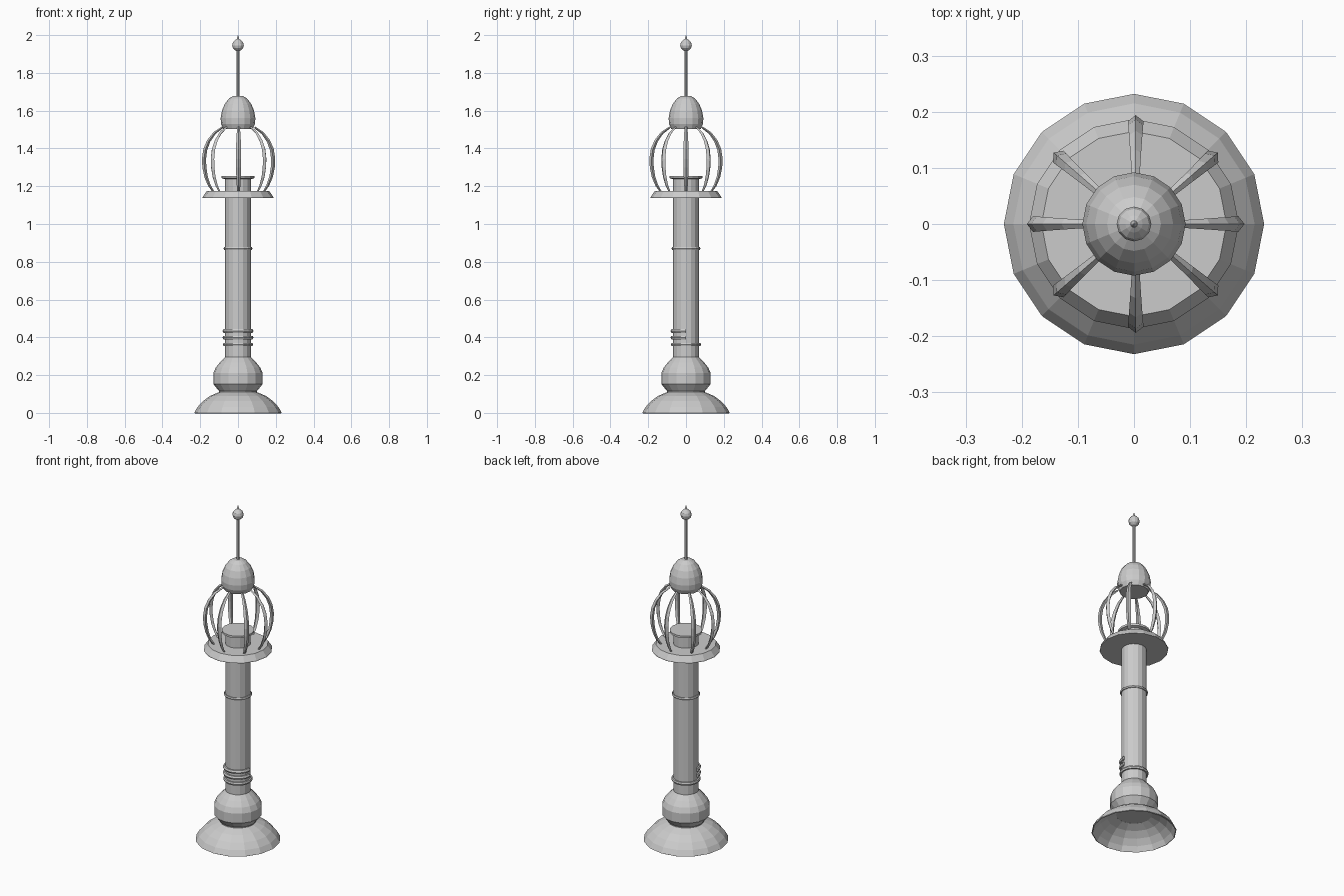
import bpy, bmesh
from math import sin, cos, pi, radians
from mathutils import Vector

cube = bpy.data.objects.get("Cube")
if cube:
    bpy.data.objects.remove(cube, do_unlink=True)

metal = bpy.data.materials.new("light_grey_metal")
metal.use_nodes = True
GREY = (0.6, 0.6, 0.6, 1)
metal.diffuse_color = GREY
metal.node_tree.nodes["Principled BSDF"].inputs["Base Color"].default_value = GREY


def finish(name, bm):
    bmesh.ops.recalc_face_normals(bm, faces=bm.faces)
    mesh = bpy.data.meshes.new(name)
    bm.to_mesh(mesh)
    bm.free()
    mesh.materials.append(metal)
    obj = bpy.data.objects.new(name, mesh)
    bpy.context.collection.objects.link(obj)
    return obj


def lathe(name, profile, sides=16, cap=True):
    """Turn (radius, height) points around the z axis."""
    bm = bmesh.new()
    rings = []
    for r, z in profile:
        rings.append([bm.verts.new((r * cos(2 * pi * i / sides), r * sin(2 * pi * i / sides), z))
                      for i in range(sides)])
    for a, b in zip(rings, rings[1:]):
        for i in range(sides):
            j = (i + 1) % sides
            bm.faces.new((a[i], a[j], b[j], b[i]))
    if cap:
        bm.faces.new(rings[0][::-1])
        bm.faces.new(rings[-1])
    return finish(name, bm)


def sweep(name, path, section):
    """Join cross-sections placed along a path; section(k) gives the points of ring k."""
    bm = bmesh.new()
    rings = [[bm.verts.new(p) for p in section(k)] for k in range(len(path))]
    n = len(rings[0])
    for a, b in zip(rings, rings[1:]):
        for i in range(n):
            j = (i + 1) % n
            bm.faces.new((a[i], a[j], b[j], b[i]))
    bm.faces.new(rings[0])
    bm.faces.new(rings[-1])
    return finish(name, bm)


# Flared foot: a hollow dome, open underneath
foot = lathe("foot", [(0.232, 0), (0.215, 0.03), (0.186, 0.062), (0.148, 0.09), (0.1, 0.11)], cap=False)
shell = foot.modifiers.new("thickness", "SOLIDIFY")
shell.thickness = 0.006

# Bulb above the foot
lathe("bulb", [(0.1, 0.105), (0.1, 0.115), (0.131, 0.153), (0.131, 0.21),
               (0.118, 0.24), (0.095, 0.268), (0.069, 0.295)])

# Column with collars
lathe("column", [(0.069, 0.29), (0.069, 1.14)])


def collar(name, z, radius, half):
    lathe(name, [(0.068, z - half), (radius - 0.003, z - half), (radius, z),
                 (radius - 0.003, z + half), (0.068, z + half)])


collar("lower_collar", 0.362, 0.08, 0.009)
collar("middle_collar", 0.87, 0.077, 0.007)

# Half rings around the front of the column
for label, z in (("lower", 0.398), ("upper", 0.433)):
    arc = [pi + pi * k / 8 for k in range(9)]

    def band(k):
        return [(r * cos(arc[k]), r * sin(arc[k]), z + dz) for r, dz in
                ((0.064, -0.01), (0.077, -0.01), (0.082, 0), (0.077, 0.01), (0.064, 0.01))]
    sweep(label + "_front_ring", arc, band)

# Platform and lamp seat
lathe("platform", [(0.187, 1.138), (0.187, 1.143), (0.165, 1.175)])
lathe("lamp_seat", [(0.07, 1.17), (0.07, 1.238), (0.088, 1.243), (0.088, 1.255)])

# Cage of curved ribs, thickest at the middle
RIB = [(0.134, 1.172), (0.155, 1.205), (0.172, 1.25), (0.181, 1.3), (0.183, 1.345),
       (0.176, 1.395), (0.158, 1.44), (0.127, 1.482), (0.085, 1.512)]
for n, degrees in enumerate((0, 41, 90, 139, 180, 221, 270, 319)):
    out = Vector((cos(radians(degrees)), sin(radians(degrees)), 0))
    side = Vector((-out.y, out.x, 0))

    def diamond(k):
        r, z = RIB[k]
        a, b = RIB[max(k - 1, 0)], RIB[min(k + 1, len(RIB) - 1)]
        along = (out * (b[0] - a[0]) + Vector((0, 0, b[1] - a[1]))).normalized()
        normal = side.cross(along)
        swell = sin(pi * k / (len(RIB) - 1))
        w, t = 0.007 + 0.007 * swell, 0.005 + 0.006 * swell
        mid = out * r + Vector((0.003, 0, z))
        return [mid + normal * t, mid + side * w, mid - normal * t, mid - side * w]
    sweep("cage_rib_%d" % (n + 1), RIB, diamond)

# Pointed cap and finial
lathe("cap", [(0.078, 1.503), (0.09, 1.53), (0.092, 1.56), (0.085, 1.6),
              (0.07, 1.636), (0.048, 1.664), (0.026, 1.678)])
lathe("finial_rod", [(0.008, 1.67), (0.008, 1.93)], sides=8)
lathe("finial_ball", [(0.007, 1.915)] +
      [(0.031 * sin(pi * k / 6), 1.946 - 0.031 * cos(pi * k / 6)) for k in range(1, 6)] +
      [(0.006, 1.98), (0.001, 2.0)], sides=12)
